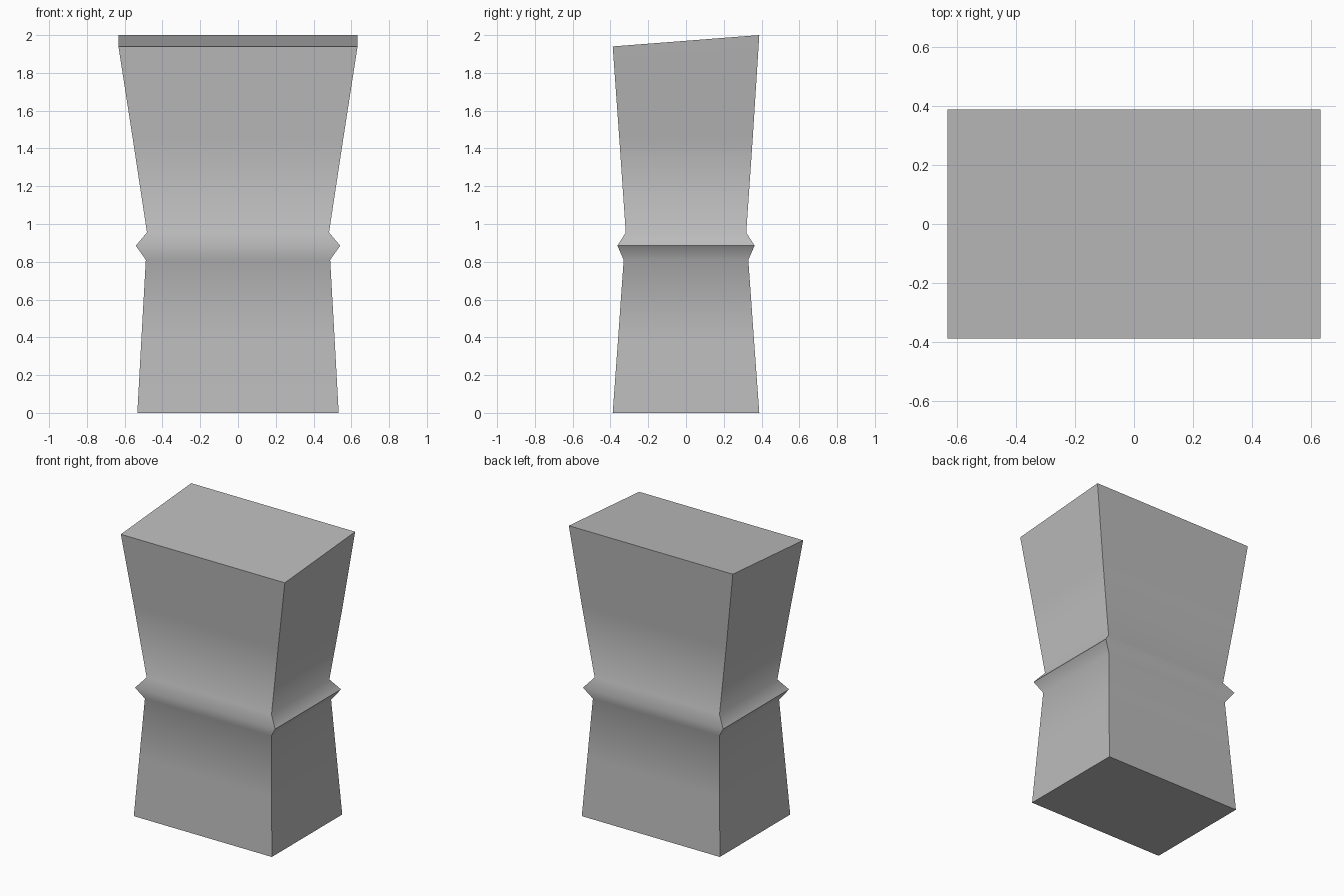
import bpy, bmesh, math

if "Cube" in bpy.data.objects:
    bpy.data.objects.remove(bpy.data.objects["Cube"])

# Rectangular cross-sections from foot to rim: (z, half width, half depth)
RINGS = [
    (0.00, 0.533, 0.388),
    (0.40, 0.511, 0.359),
    (0.81, 0.488, 0.330),
    (0.885, 0.541, 0.363),   # belt ridge
    (0.955, 0.482, 0.319),
    (1.45, 0.557, 0.353),
    (1.97, 0.633, 0.388),    # rim, tilted below
]
TILT = 0.03  # back of the rim is higher than the front

stone = bpy.data.materials.new("grey stone")
stone.diffuse_color = (0.5, 0.5, 0.5, 1)
stone.use_nodes = True
stone.node_tree.nodes["Principled BSDF"].inputs["Base Color"].default_value = stone.diffuse_color

bm = bmesh.new()
rings = []
for i, (z, w, d) in enumerate(RINGS):
    t = TILT if i == len(RINGS) - 1 else 0
    rings.append([bm.verts.new((sx * w, sy * d, z + sy * t))
                  for sx, sy in ((-1, -1), (1, -1), (1, 1), (-1, 1))])

# Walls between neighbouring sections, then the two caps
for low, high in zip(rings, rings[1:]):
    for k in range(4):
        n = (k + 1) % 4
        bm.faces.new((low[k], low[n], high[n], high[k]))
bm.faces.new(rings[0][::-1])
bm.faces.new(rings[-1])

mesh = bpy.data.meshes.new("pedestal")
bm.to_mesh(mesh)
bm.free()
mesh.materials.append(stone)
pedestal = bpy.data.objects.new("pedestal", mesh)
bpy.context.collection.objects.link(pedestal)

# Soft creases, sharp corners and side ridges
bpy.context.view_layer.objects.active = pedestal
pedestal.select_set(True)
bpy.ops.object.shade_smooth_by_angle(angle=math.radians(60))
